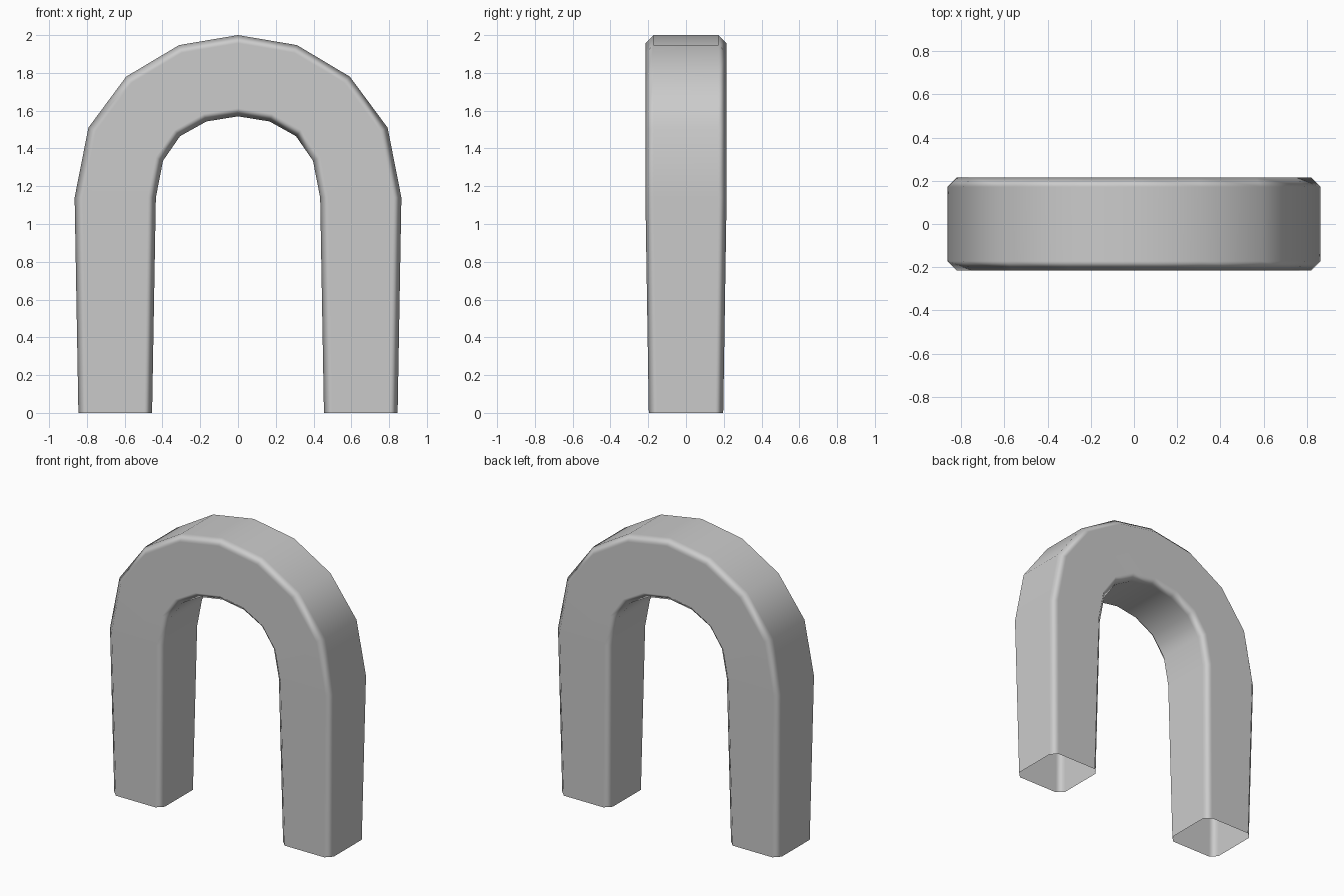
import bpy
import bmesh
from mathutils import Vector

cube = bpy.data.objects.get("Cube")
if cube:
    bpy.data.objects.remove(cube, do_unlink=True)

grey = bpy.data.materials.new("plain_grey")
grey.use_nodes = True
colour = (0.6, 0.6, 0.6, 1)
grey.diffuse_color = colour
grey.node_tree.nodes["Principled BSDF"].inputs["Base Color"].default_value = colour

# Half of the arch: outer x, z, inner x, z, half depth, from foot to crown
half = [
    (0.845, 0.0, 0.455, 0.0, 0.197),
    (0.865, 1.14, 0.435, 1.14, 0.215),
    (0.792, 1.51, 0.397, 1.335, 0.215),
    (0.592, 1.78, 0.307, 1.465, 0.215),
    (0.312, 1.947, 0.167, 1.543, 0.215),
    (0.0, 2.0, 0.0, 1.57, 0.215),
]
stations = half + [(-ox, oz, -ix, iz, d) for ox, oz, ix, iz, d in reversed(half[:-1])]
CHAMFER = 0.043


def section(bm, ox, oz, ix, iz, depth):
    """Chamfered square ring across the bar."""
    outer, inner = Vector((ox, 0, oz)), Vector((ix, 0, iz))
    step = (inner - outer).normalized() * CHAMFER
    back = Vector((0, depth, 0))
    side = Vector((0, depth - CHAMFER, 0))
    points = [outer - side, outer + side, outer + step + back, inner - step + back,
              inner + side, inner - side, inner - step - back, outer + step - back]
    return [bm.verts.new(p) for p in points]


# Bent bar with open feet
bm = bmesh.new()
rings = [section(bm, *s) for s in stations]
for a, b in zip(rings, rings[1:]):
    for i in range(len(a)):
        j = (i + 1) % len(a)
        bm.faces.new((a[i], a[j], b[j], b[i]))
bmesh.ops.recalc_face_normals(bm, faces=bm.faces)
# An open tube needs its outward side checked at the crown
crown = max(bm.faces, key=lambda f: f.calc_center_median().z)
crown.normal_update()
if crown.normal.z < 0:
    bmesh.ops.reverse_faces(bm, faces=bm.faces)
for f in bm.faces:
    f.smooth = True

mesh = bpy.data.meshes.new("arch_bar")
bm.to_mesh(mesh)
bm.free()
mesh.materials.append(grey)
arch = bpy.data.objects.new("arch_bar", mesh)
bpy.context.collection.objects.link(arch)

# Keep the broad faces flat and let the chamfers carry the shading
weighted = arch.modifiers.new("weighted_normals", 'WEIGHTED_NORMAL')
weighted.weight = 100
